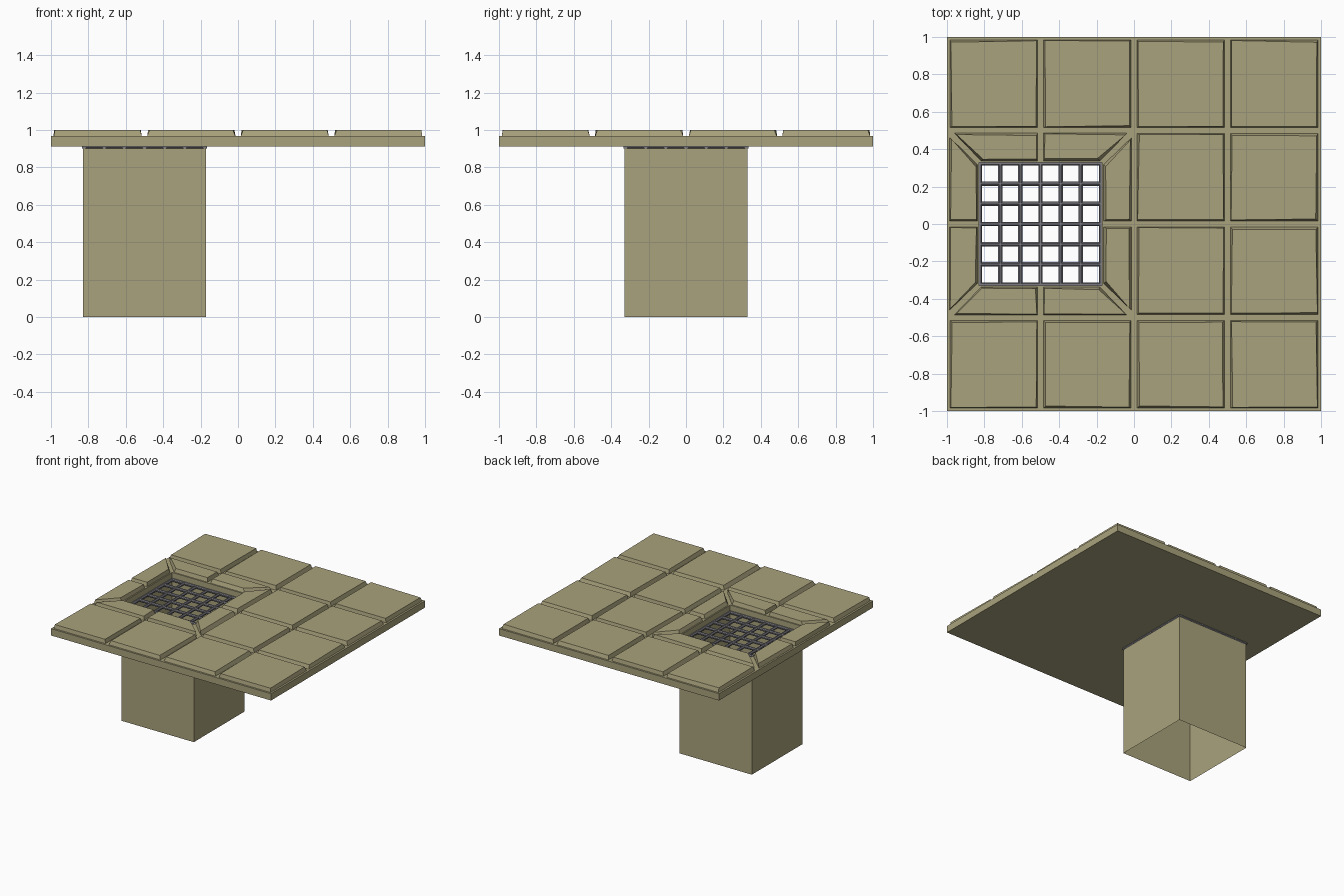
import bpy, bmesh, random
from mathutils import Vector

random.seed(4)
cube = bpy.data.objects.get("Cube")
if cube:
    bpy.data.objects.remove(cube, do_unlink=True)


def material(name, color):
    m = bpy.data.materials.new(name)
    m.use_nodes = True
    m.diffuse_color = color
    m.node_tree.nodes["Principled BSDF"].inputs["Base Color"].default_value = color
    return m


stone = material("sandy stone", (0.40, 0.365, 0.205, 1))
metal = material("grey metal", (0.20, 0.20, 0.225, 1))

SLAB_BOTTOM, SLAB_TOP, TILE_TOP = 0.912, 0.968, 1.0
HOLE_X, HOLE = -0.5, 0.328       # centre and half width of the drain


def finish(bm, name, mat, recalc=True):
    if recalc:
        bmesh.ops.recalc_face_normals(bm, faces=bm.faces)
    mesh = bpy.data.meshes.new(name)
    bm.to_mesh(mesh)
    bm.free()
    mesh.materials.append(mat)
    ob = bpy.data.objects.new(name, mesh)
    bpy.context.collection.objects.link(ob)
    return ob


def square(bm, cx, half, z):
    return [bm.verts.new((cx + sx * half, sy * half, z))
            for sx, sy in ((-1, -1), (1, -1), (1, 1), (-1, 1))]


def bridge(bm, a, b):
    for i in range(len(a)):
        j = (i + 1) % len(a)
        bm.faces.new((a[i], a[j], b[j], b[i]))


# Slab with a square drain opening
bm = bmesh.new()
loops = [square(bm, 0, 1, SLAB_BOTTOM), square(bm, 0, 1, SLAB_TOP),
         square(bm, HOLE_X, HOLE, SLAB_TOP), square(bm, HOLE_X, HOLE, SLAB_BOTTOM)]
for i in range(4):
    bridge(bm, loops[i], loops[(i + 1) % 4])
finish(bm, "floor_slab", stone)

# Open drain shaft
bm = bmesh.new()
bridge(bm, square(bm, HOLE_X, HOLE, 0), square(bm, HOLE_X, HOLE, SLAB_BOTTOM))
finish(bm, "drain_shaft", stone, recalc=False)


def tile(bm, corners):
    """Paving stone with slightly uneven sloping sides."""
    centre = sum((Vector(c) for c in corners), Vector((0, 0))) / len(corners)
    low = [bm.verts.new((x, y, SLAB_TOP)) for x, y in corners]
    high = []
    for x, y in corners:
        dx = random.uniform(0.004, 0.014) * (1 if x < centre.x else -1)
        dy = random.uniform(0.004, 0.014) * (1 if y < centre.y else -1)
        high.append(bm.verts.new((x + dx, y + dy, TILE_TOP)))
    bridge(bm, low, high)
    bm.faces.new(high)


# Square paving stones everywhere except round the drain
bm = bmesh.new()
GAP = 0.015
for i in range(4):
    for j in range(4):
        if i < 2 and j in (1, 2):
            continue
        x0, y0 = -1 + i / 2 + GAP, -1 + j / 2 + GAP
        x1, y1 = x0 + 0.5 - 2 * GAP, y0 + 0.5 - 2 * GAP
        tile(bm, [(x0, y0), (x1, y0), (x1, y1), (x0, y1)])
finish(bm, "square_tiles", stone)

# Mitred stones framing the drain, two on each side
bm = bmesh.new()
OUT, IN = 0.487, 0.338
for s in (-1, 1):
    for t in (-1, 1):
        shape = [(GAP, OUT), (GAP, IN), (IN - 0.02, IN), (OUT - 0.025, OUT)]
        tile(bm, [(HOLE_X + s * u, t * v) for u, v in shape])
        tile(bm, [(HOLE_X + s * v, t * u) for u, v in shape])
finish(bm, "drain_border_tiles", stone)

# Crossed grate bars
BAR, REACH, CENTRE_Z = 0.0115, 0.334, 0.911
bm = bmesh.new()
for k in range(-3, 4):
    p = k * 0.1077
    for along_x in (True, False):
        ends = []
        for e in (-REACH, REACH):
            ring = []
            for a, b in ((-1, -.4), (-.4, -1), (.4, -1), (1, -.4),
                         (1, .4), (.4, 1), (-.4, 1), (-1, .4)):
                side, z = p + a * BAR, CENTRE_Z + b * BAR
                x, y = (e, side) if along_x else (side, e)
                ring.append(bm.verts.new((HOLE_X + x, y, z)))
            bm.faces.new(ring)
            ends.append(ring)
        bridge(bm, *ends)
finish(bm, "drain_grate", metal)
